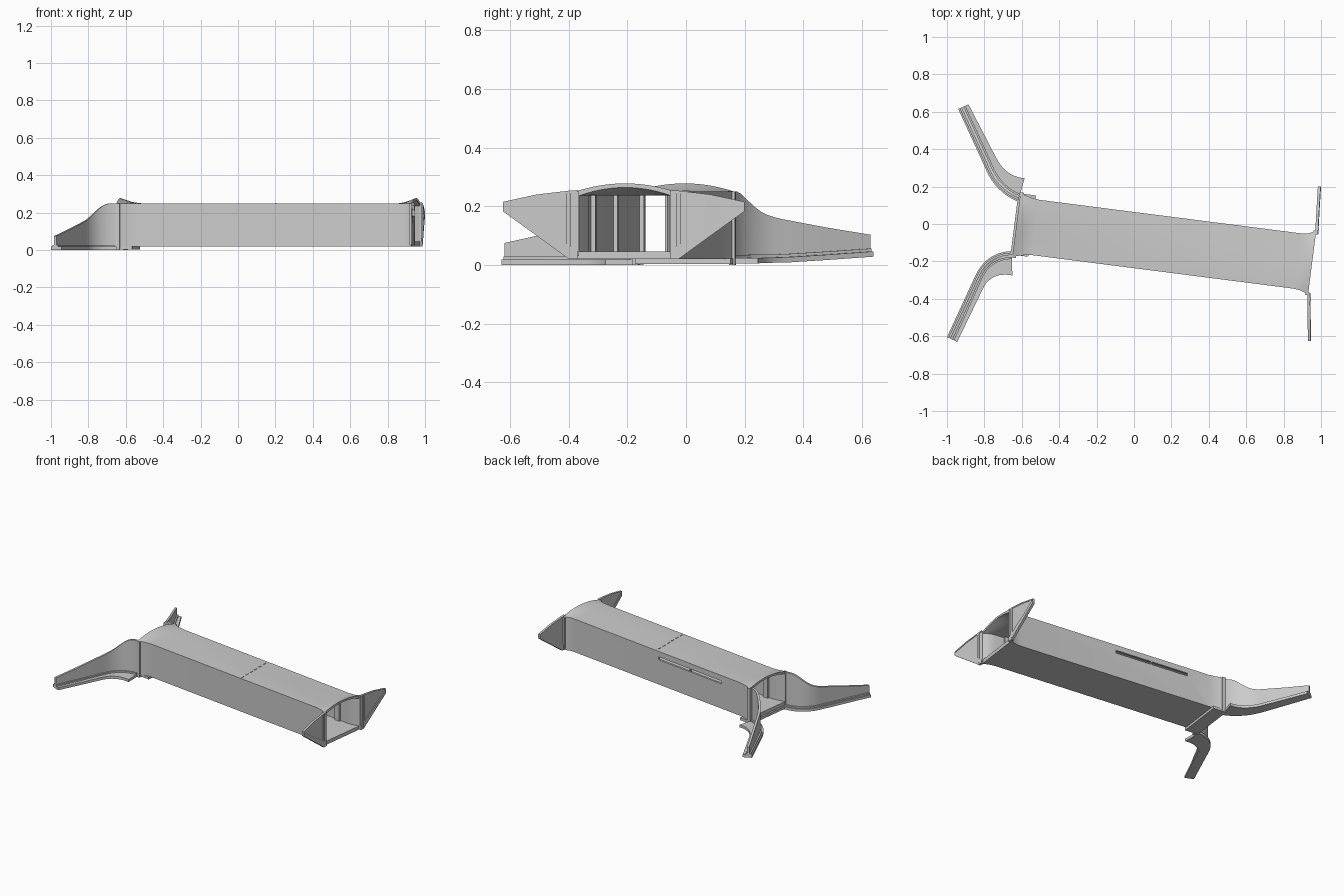
import bpy, bmesh, math
from mathutils import Vector

if "Cube" in bpy.data.objects:
    bpy.data.objects.remove(bpy.data.objects["Cube"])

ANG = math.radians(-7.3)
D = Vector((math.cos(ANG), math.sin(ANG), 0))      # tunnel axis
N = Vector((-math.sin(ANG), math.cos(ANG), 0))     # across the tunnel
O = Vector((0, -0.086, 0))


def P(u, v, z):
    return O + D * u + N * v + Vector((0, 0, z))


def make(name, bm, smooth=True):
    bmesh.ops.recalc_face_normals(bm, faces=bm.faces)
    me = bpy.data.meshes.new(name)
    bm.to_mesh(me)
    bm.free()
    ob = bpy.data.objects.new(name, me)
    bpy.context.collection.objects.link(ob)
    bpy.ops.object.select_all(action='DESELECT')
    ob.select_set(True)
    bpy.context.view_layer.objects.active = ob
    if smooth:
        bpy.ops.object.shade_smooth_by_angle(angle=math.radians(25))
    return ob


def loft(name, sections, smooth=True):
    """Skin a list of closed sections and cap both ends."""
    bm = bmesh.new()
    rings = [[bm.verts.new(p) for p in s] for s in sections]
    n = len(rings[0])
    for a, b in zip(rings, rings[1:]):
        for i in range(n):
            j = (i + 1) % n
            bm.faces.new((a[i], a[j], b[j], b[i]))
    bm.faces.new(rings[0])
    bm.faces.new(rings[-1])
    return make(name, bm, smooth)


def ribbon(name, A, B, zb, zt):
    """Solid band between two plan lines with varying bottom and top."""
    return loft(name, [[(*a, lo), (*b, lo), (*b, hi), (*a, hi)]
                       for a, b, lo, hi in zip(A, B, zb, zt)])


def tbox(name, u0, u1, v0, v1, z0, z1):
    """Box aligned with the tunnel."""
    return loft(name, [[P(u, v0, z0), P(u, v1, z0), P(u, v1, z1), P(u, v0, z1)]
                       for u in (u0, u1)], False)


# tunnel shell: hollow box section, flared and arched at both mouths
def ring(u, w, hood, t, floor):
    w, top, n = w - t, 0.25 - t, 12
    pts = [P(u, -w, floor), P(u, w, floor)]
    for i in range(n + 1):
        s = 1 - 2 * i / n
        pts.append(P(u, w * s, top + hood * (1 - s * s)))
    return pts


stations = [(-0.634, .172, .028), (-0.605, .163, .018), (-0.575, .155, .008),
            (-0.53, .149, 0), (0.88, .149, 0), (0.915, .153, .010),
            (0.94, .162, .020), (0.96, .172, .028)]
bm = bmesh.new()
outer = [[bm.verts.new(p) for p in ring(u, w, h, 0, 0.02)] for u, w, h in stations]
inner = [[bm.verts.new(p) for p in ring(u, w, h, 0.014, 0.045)] for u, w, h in stations]
n = len(outer[0])
for i in range(n):
    j = (i + 1) % n
    for R in (outer, inner):
        for a, b in zip(R, R[1:]):
            bm.faces.new((a[i], a[j], b[j], b[i]))
    for k in (0, -1):
        bm.faces.new((outer[k][i], outer[k][j], inner[k][j], inner[k][i]))
tunnel = make("tunnel_shell", bm)

# long slot through the back wall
cutter = tbox("slot_cutter", -0.37, 0.165, 0.12, 0.17, 0.192, 0.212)
cutter.hide_render = True
mod = tunnel.modifiers.new("slot", 'BOOLEAN')
mod.operation, mod.solver, mod.object = 'DIFFERENCE', 'EXACT', cutter
bpy.context.view_layer.objects.active = tunnel
bpy.ops.object.modifier_apply(modifier="slot")
bpy.data.objects.remove(cutter)
tbox("slot_divider", -0.106, -0.098, 0.135, 0.149, 0.19, 0.214)

# inner wall ribs and mouth posts
for side, tag in ((-1, "front"), (1, "back")):
    for k, u in enumerate((-0.5, 0.2, 0.8)):
        tbox(f"{tag}_rib_{k}", u - 0.02, u + 0.02, side * 0.12, side * 0.137, 0.044, 0.238)
    tbox(f"{tag}_right_post", 0.945, 0.966, side * 0.158, side * 0.174, 0.03, 0.25)
    tbox(f"{tag}_left_post", -0.64, -0.615, side * 0.156, side * 0.176, 0.0, 0.25)

# dashed joint across the roof
for k in range(6):
    y = 0.0 - k * 0.048
    loft(f"roof_joint_{k}", [[(0.200, yy, 0.249), (0.207, yy, 0.249), (0.207, yy, 0.253),
                              (0.200, yy, 0.253)] for yy in (y - 0.012, y + 0.012)], False)

# sill under the left mouth
tbox("left_sill", -0.645, -0.55, -0.16, 0.17, 0.003, 0.021)


# curved left wing walls standing on stepped footings
def bend(tip, p0, c, p1, m=10):
    """Straight run from the tip, then a curve into the mouth."""
    tip, p0, c, p1 = map(Vector, (tip, p0, c, p1))
    pts = [tip, tip.lerp(p0, 0.5)]
    for i in range(m + 1):
        t = i / m
        pts.append((1 - t) ** 2 * p0 + 2 * t * (1 - t) * c + t * t * p1)
    return pts


def across(A, B, d):
    return [a + (b - a).normalized() * d for a, b in zip(A, B)]


wings = {
    "back": (bend((-.94, .615), (-.80, .31), (-.745, .17), (-.62, .12)),
             bend((-.885, .64), (-.735, .35), (-.68, .25), (-.585, .245)), .028, .005),
    "front": (bend((-1.0, -.605), (-.85, -.28), (-.79, -.15), (-.655, -.145)),
              bend((-.945, -.63), (-.80, -.33), (-.75, -.255), (-.65, -.275)), 0, 0),
}
rise = [.075, .11] + [.148, .154, .162, .173, .188, .205, .222, .237, .247, .25, .25]
for tag, (A, B, lift, base) in wings.items():
    m = len(A)
    up = [base + (lift - base) * f for f in [1, .55] + [.15 * (1 - i / 10) for i in range(11)]]
    ribbon(f"{tag}_left_footing", A, B, up, [z + .018 for z in up])
    ribbon(f"{tag}_left_kerb", across(A, B, .008), across(A, B, .042),
           [z + .018 for z in up], [z + .028 for z in up])
    ribbon(f"{tag}_left_wing", across(A, B, .018), across(A, B, .033),
           [z + .02 for z in up], [max(r, min(.25, r + z)) for r, z in zip(rise, up)])

# right wing walls: thin tapering plates with a raised slanted lower edge
for tag, line in (("front", [(.932, -.37), (.933, -.40), (.934, -.51), (.936, -.625)]),
                  ("back", [(.974, -.055), (.976, -.025), (.982, .085), (.989, .20)])):
    low, high = [.02, .02, .10, .183], [.253, .251, .238, .213]
    ribbon(f"{tag}_right_wing", [(x - .004, y) for x, y in line],
           [(x + .006, y) for x, y in line], low, high)
    ribbon(f"{tag}_right_edge", [(x - .006, y) for x, y in line],
           [(x + .011, y) for x, y in line], low, [.047, .066, .132, .209])
    ribbon(f"{tag}_right_cap", [(x - .006, y) for x, y in line],
           [(x + .009, y) for x, y in line], [h - .006 for h in high], [h + .002 for h in high])
    # pilaster where the plate meets the mouth
    x, y = line[1]
    loft(f"{tag}_right_pilaster", [[(x - .004, y - .008, z), (x + .012, y - .008, z),
                                    (x + .012, y + .008, z), (x - .004, y + .008, z)]
                                   for z in (.03, .248)], False)
